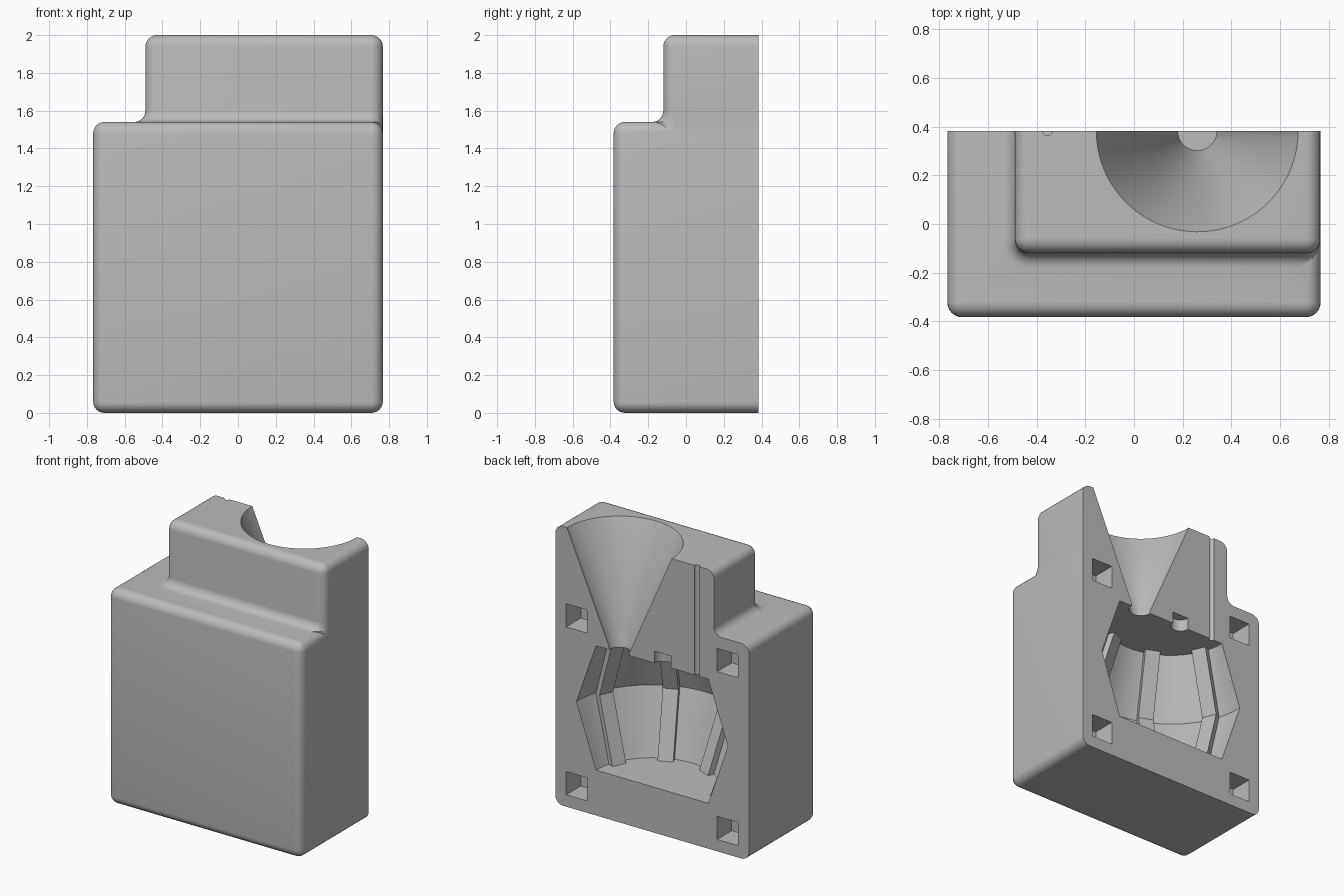
import bpy, bmesh, math
from mathutils import Matrix, Vector

if "Cube" in bpy.data.objects:
    bpy.data.objects.remove(bpy.data.objects["Cube"])

HX, BACK, R = 0.767, 0.383, 0.06      # half width, parting plane, fillet radius
AXIS = Vector((0, BACK, 0))           # axis of the moulded shape

grey = bpy.data.materials.new("light_grey")
grey.use_nodes = True
grey.diffuse_color = (0.5, 0.5, 0.5, 1)
grey.node_tree.nodes["Principled BSDF"].inputs["Base Color"].default_value = (0.5, 0.5, 0.5, 1)


def make(name, bm):
    bmesh.ops.recalc_face_normals(bm, faces=bm.faces)
    mesh = bpy.data.meshes.new(name)
    bm.to_mesh(mesh)
    bm.free()
    ob = bpy.data.objects.new(name, mesh)
    bpy.context.collection.objects.link(ob)
    mesh.materials.append(grey)
    return ob


def skin(bm, rings):
    """Join rings of points into a closed solid."""
    rows = [[bm.verts.new(p) for p in ring] for ring in rings]
    for a, b in zip(rows, rows[1:]):
        for i in range(len(a)):
            j = (i + 1) % len(a)
            bm.faces.new((a[i], a[j], b[j], b[i]))
    bm.faces.new(rows[0][::-1])
    bm.faces.new(rows[-1])


def outline(z, x0, x1, y0, rad, back):
    """Rectangle with two rounded front corners."""
    pts = [(x0, back, z)]
    for cx, start in ((x0 + rad, 180), (x1 - rad, 270)):
        for k in range(9):
            a = math.radians(start + k * 90 / 8)
            pts.append((cx + rad * math.cos(a), y0 + rad + rad * math.sin(a), z))
    return pts + [(x1, back, z)]


def lathe(name, profile, centre, n=96):
    """Solid of revolution about a vertical axis."""
    bm = bmesh.new()
    skin(bm, [[(centre[0] + r * math.cos(2 * math.pi * i / n),
                centre[1] + r * math.sin(2 * math.pi * i / n), z) for i in range(n)]
              for r, z in profile])
    return make(name, bm)


def box(name, centre, size):
    bm = bmesh.new()
    bmesh.ops.create_cube(bm, size=1, matrix=Matrix.Translation(centre) @ Matrix.Diagonal((*size, 1)))
    return make(name, bm)


def combine(target, tool, operation):
    mod = target.modifiers.new(tool.name, 'BOOLEAN')
    mod.operation, mod.solver, mod.object = operation, 'EXACT', tool
    bpy.context.view_layer.objects.active = target
    bpy.ops.object.modifier_apply(modifier=mod.name)
    bpy.data.objects.remove(tool)


arc = [math.radians(a) for a in range(0, 91, 15)]
rounding = [(R * (1 - math.cos(a)), R * (1 - math.sin(a))) for a in arc]  # inset, drop

# Lower block, rounded at top and bottom
levels = [(d, i) for i, d in reversed(rounding)] + [(1.54 - d, i) for i, d in rounding]
bm = bmesh.new()
skin(bm, [outline(z, -HX + i, HX - i, -BACK + i, max(R - i, 0.001), BACK + 0.1) for z, i in levels])
body = make("mould_half", bm)

# Upper block with a cove at its foot and a rounded top
cove = [(1.4, R)] + [(1.54 + R * (1 - math.cos(a)), R * (1 - math.sin(a))) for a in arc]
bm = bmesh.new()
rings = [outline(z, -0.49 - o, HX - 0.0005, -0.12 - o, R + o, BACK + 0.12) for z, o in cove]
rings += [outline(2 - d, -0.49 + i, HX - 0.0005 - i, -0.12 + i, max(R - i, 0.001), BACK + 0.12)
          for i, d in rounding]
skin(bm, rings)
combine(body, make("upper_block", bm), 'UNION')

# Flat parting face
combine(body, box("parting_cut", (0, BACK + 0.5, 1), (4, 1, 4)), 'DIFFERENCE')

# Double-cone cavity with eight ribs
cavity = lathe("cavity", [(0.445, 0.325), (0.6, 0.775), (0.445, 1.215)], AXIS)
section = [(0.362, 0.225), (0.553, 0.775), (0.362, 1.315), (0.8, 1.315), (0.8, 0.225)]
for k in range(8):
    bm = bmesh.new()
    skin(bm, [[(r, w, z) for r, z in section] for w in (-0.052, 0.052)])
    bm.transform(Matrix.Translation(AXIS) @ Matrix.Rotation(math.radians(22.5 + 45 * k), 4, 'Z'))
    combine(cavity, make("rib", bm), 'DIFFERENCE')
combine(body, cavity, 'DIFFERENCE')

# Pouring funnel, air vent and blind pin hole
slope = (0.415 - 0.08) / (2 - 1.235)
funnel = [(0.08, 1.15), (0.08, 1.235), (0.415 + slope * 0.1, 2.1)]
combine(body, lathe("funnel", funnel, (0.26, BACK)), 'DIFFERENCE')
combine(body, lathe("vent", [(0.02, 1.1), (0.02, 2.1)], (-0.355, BACK), 24), 'DIFFERENCE')
combine(body, lathe("pin_hole", [(0.065, 1.15), (0.065, 1.3)], (-0.083, BACK), 48), 'DIFFERENCE')

# Square key sockets near the corners
for x in (-0.598, 0.598):
    for z in (0.168, 1.37):
        combine(body, box("key_socket", (x, BACK, z), (0.166, 0.33, 0.166)), 'DIFFERENCE')

# Smooth shading with crisp edges
bpy.ops.object.select_all(action='DESELECT')
body.select_set(True)
bpy.context.view_layer.objects.active = body
bpy.ops.object.shade_smooth_by_angle(angle=math.radians(30))
